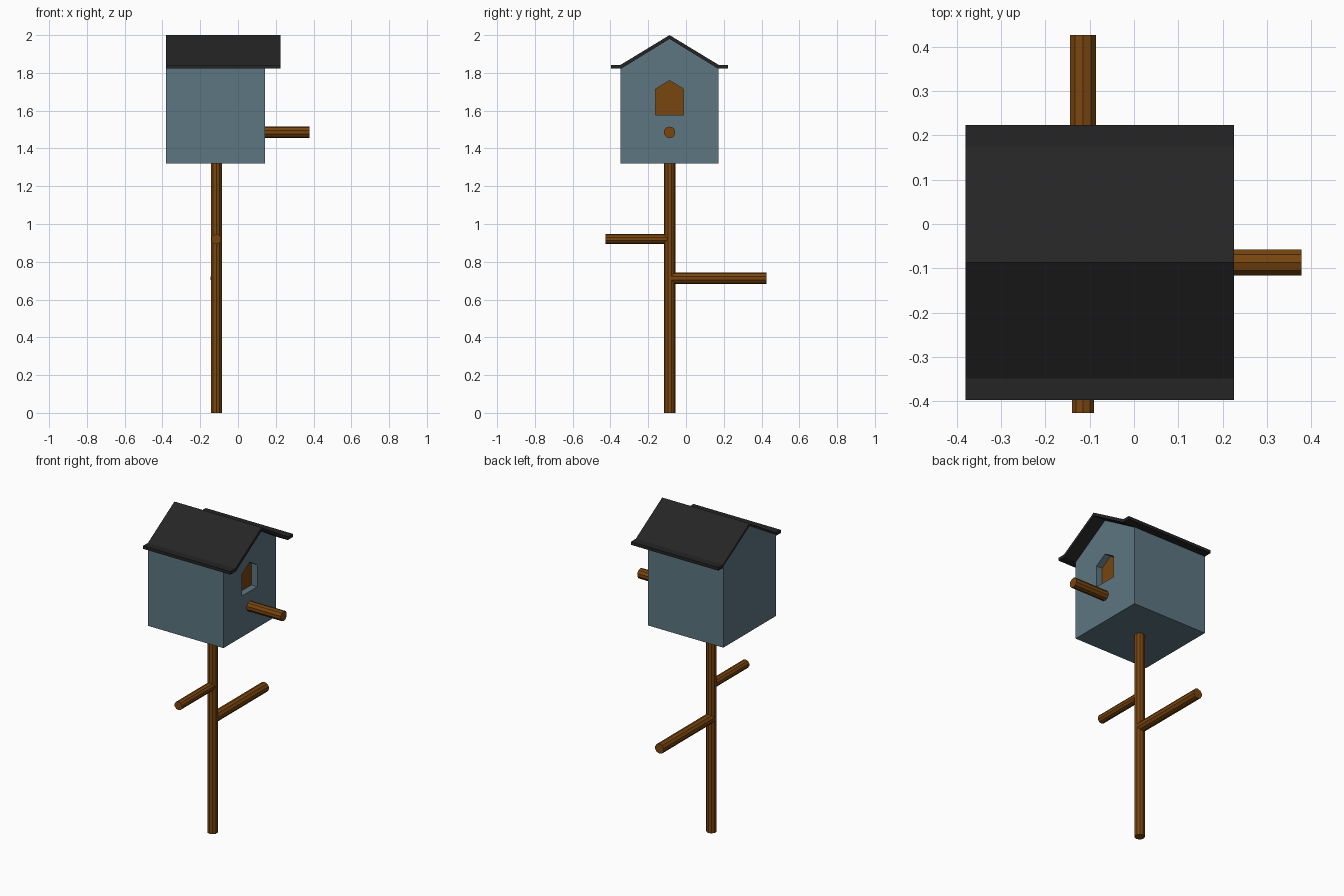
import bpy, bmesh
from mathutils import Vector

if "Cube" in bpy.data.objects:
    bpy.data.objects.remove(bpy.data.objects["Cube"])

CX, CY = -0.115, -0.087   # post axis


def material(name, rgb):
    m = bpy.data.materials.new(name)
    m.diffuse_color = (*rgb, 1)
    m.use_nodes = True
    m.node_tree.nodes["Principled BSDF"].inputs["Base Color"].default_value = m.diffuse_color
    return m


WOOD = material("wood", (0.19, 0.06, 0.005))
BLUE = material("blue_paint", (0.11, 0.18, 0.22))
BLACK = material("black_roof", (0.018, 0.018, 0.018))


def finish(name, bm, mat):
    bmesh.ops.recalc_face_normals(bm, faces=bm.faces)
    me = bpy.data.meshes.new(name)
    bm.to_mesh(me)
    bm.free()
    me.materials.append(mat)
    ob = bpy.data.objects.new(name, me)
    bpy.context.collection.objects.link(ob)
    return ob


def prism(name, profile, x0, x1, mat):
    """Extrude a (y, z) profile along x; y is relative to the centre line."""
    bm = bmesh.new()
    face = bm.faces.new([bm.verts.new((x0, CY + y, z)) for y, z in profile])
    ext = bmesh.ops.extrude_face_region(bm, geom=[face])
    verts = [g for g in ext["geom"] if isinstance(g, bmesh.types.BMVert)]
    bmesh.ops.translate(bm, verts=verts, vec=(x1 - x0, 0, 0))
    return finish(name, bm, mat)


def mirrored(half):
    """Close a half profile (starting on the centre line) by mirroring in y."""
    return half + [(-y, z) for y, z in reversed(half) if y]


def rod(name, a, b, r):
    a, b = Vector(a), Vector(b)
    bm = bmesh.new()
    bmesh.ops.create_cone(bm, cap_ends=True, segments=10, radius1=r, radius2=r,
                          depth=(b - a).length)
    ob = finish(name, bm, WOOD)
    ob.location = (a + b) / 2
    ob.rotation_mode = 'QUATERNION'
    ob.rotation_quaternion = (b - a).to_track_quat('Z', 'Y')
    return ob


# Post, side branches and perch
rod("post", (CX, CY, 0), (CX, CY, 1.33), 0.0305)
rod("front_branch", (CX, CY - 0.01, 0.92), (CX, -0.427, 0.92), 0.0265)
rod("back_branch", (CX, CY + 0.01, 0.713), (CX, 0.427, 0.713), 0.031)
rod("perch", (0.12, CY, 1.485), (0.378, CY, 1.485), 0.031)

# House body with a recessed doorway
body = prism("house_body", mirrored([(0, 1.982), (0.26, 1.828), (0.26, 1.32)]),
             -0.38, 0.142, BLUE)
door = mirrored([(0, 1.76), (0.075, 1.714), (0.075, 1.577)])
cutter = prism("door_cutter", door, 0.099, 0.2, BLUE)
cutter.hide_render = True
cutter.hide_viewport = True
cutter.display_type = 'WIRE'
cut = body.modifiers.new("doorway", 'BOOLEAN')
cut.operation = 'DIFFERENCE'
cut.solver = 'EXACT'
cut.object = cutter
bpy.context.view_layer.update()

# Brown panel at the back of the doorway
prism("door_panel", door, 0.095, 0.101, WOOD)

# Roof sheet with flat eaves
top = [(0, 2.0), (0.262, 1.841), (0.31, 1.841)]
under = [(0.31, 1.822), (0.257, 1.822), (0, 1.98)]
left = [(-y, z) for y, z in under[:2]][::-1] + [(-y, z) for y, z in top[1:]][::-1]
prism("roof", top + under + left, -0.38, 0.226, BLACK)
